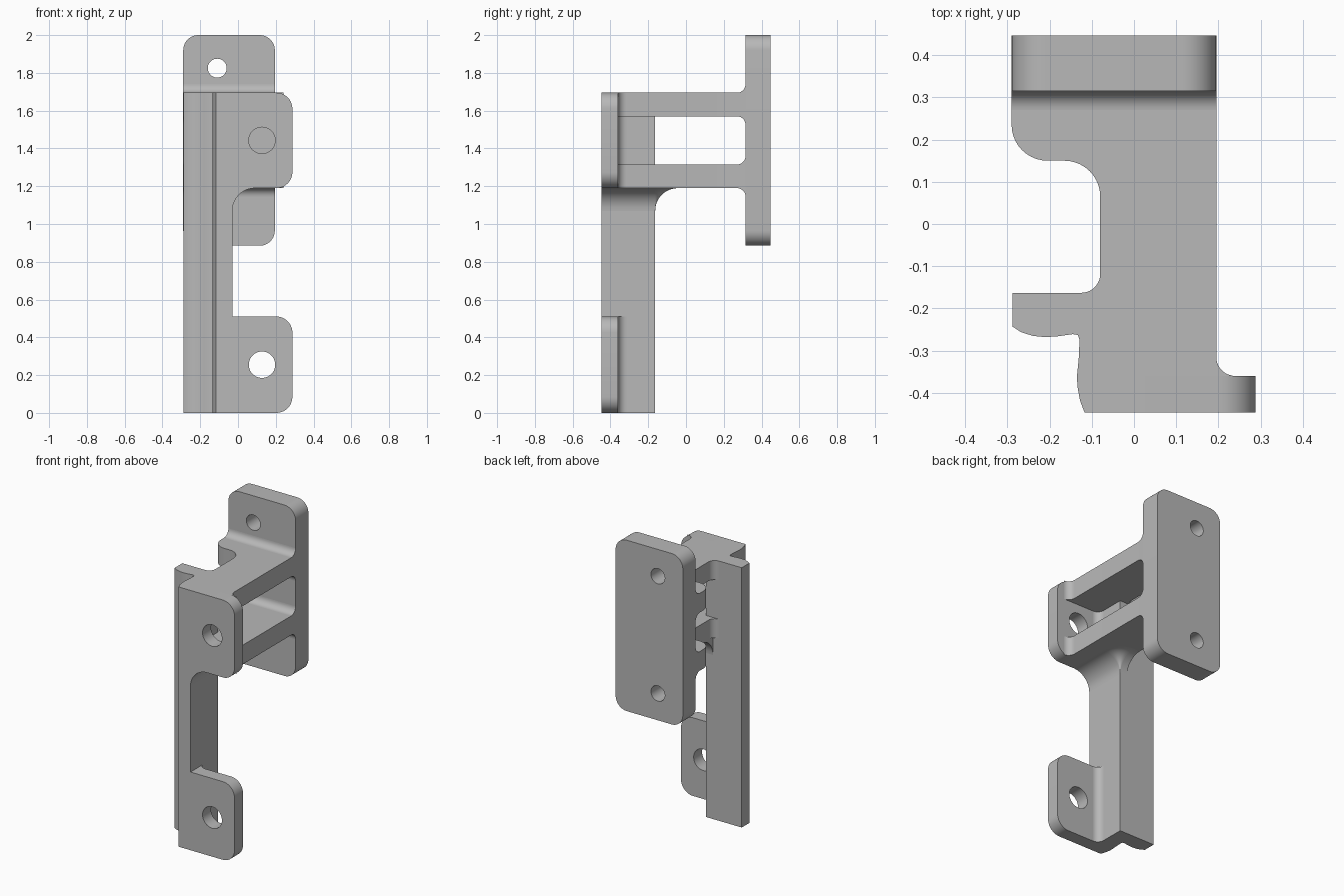
import bpy, bmesh, math
from mathutils import Vector, Matrix

if "Cube" in bpy.data.objects:
    bpy.data.objects.remove(bpy.data.objects["Cube"], do_unlink=True)

grey = bpy.data.materials.new("plain_grey")
grey.use_nodes = True
GREY = (0.48, 0.48, 0.48, 1)
grey.diffuse_color = GREY
grey.node_tree.nodes["Principled BSDF"].inputs["Base Color"].default_value = GREY

# Sketch planes: columns give the world direction of the sketch axes and the extrusion
PLANES = {
    "xy": Matrix(((1, 0, 0), (0, 1, 0), (0, 0, 1))),
    "xz": Matrix(((1, 0, 0), (0, 0, -1), (0, 1, 0))),
    "yz": Matrix(((0, 0, 1), (1, 0, 0), (0, 1, 0))),
}
parts = []


def arc(p, d1, d2, r, n=10):
    """Quarter arc tangent to two perpendicular directions leaving p."""
    p, d1, d2 = Vector(p), Vector(d1), Vector(d2)
    angles = [math.pi / 2 * i / n for i in range(n + 1)]
    return [p + r * (d1 * (1 - math.sin(t)) + d2 * (1 - math.cos(t))) for t in angles]


def rounded(points):
    """Outline from (x, y) or (x, y, corner radius) entries."""
    out = []
    for i, q in enumerate(points):
        p = Vector(q[:2])
        if len(q) == 2:
            new = [p]
        else:
            a = (Vector(points[i - 1][:2]) - p).normalized()
            b = (Vector(points[(i + 1) % len(points)][:2]) - p).normalized()
            new = arc(p, a, b, q[2])
        out += [v for v in new if not out or (v - out[-1]).length > 1e-4]
    return out


def circle(x, y, r, n=40):
    return [Vector((x + r * math.cos(math.tau * i / n), y + r * math.sin(math.tau * i / n)))
            for i in range(n)]


def finish(name, bm):
    bmesh.ops.remove_doubles(bm, verts=bm.verts[:], dist=1e-4)
    bmesh.ops.recalc_face_normals(bm, faces=bm.faces[:])
    mesh = bpy.data.meshes.new(name)
    bm.to_mesh(mesh)
    bm.free()
    mesh.materials.clear()
    mesh.materials.append(grey)
    obj = bpy.data.objects.new(name, mesh)
    bpy.context.collection.objects.link(obj)
    parts.append(obj)


def extrude(name, plane, loops, lo, hi):
    """Extrude an outline, with optional hole loops, between two world positions."""
    curve = bpy.data.curves.new(name + "_sketch", "CURVE")
    curve.dimensions = "2D"
    curve.fill_mode = "BOTH"
    curve.extrude = (hi - lo) / 2
    for loop in loops:
        spline = curve.splines.new("POLY")
        spline.points.add(len(loop) - 1)
        for point, v in zip(spline.points, loop):
            point.co = (v.x, v.y, 0, 1)
        spline.use_cyclic_u = True
    sketch = bpy.data.objects.new(name + "_sketch", curve)
    bpy.context.collection.objects.link(sketch)
    bpy.context.view_layer.update()
    evaluated = sketch.evaluated_get(bpy.context.evaluated_depsgraph_get())
    bm = bmesh.new()
    bm.from_mesh(evaluated.to_mesh())
    evaluated.to_mesh_clear()
    bpy.data.objects.remove(sketch, do_unlink=True)
    bpy.data.curves.remove(curve)
    axes = PLANES[plane]
    centre = Vector([(lo + hi) / 2 if a not in plane else 0 for a in "xyz"])
    bm.transform(Matrix.Translation(centre) @ axes.to_4x4())
    finish(name, bm)


def cove(name, plane, p, d1, d2, r, lo, hi):
    extrude(name, plane, [[Vector(p)] + arc(p, d1, d2, r)], lo, hi)


FRONT, TAB_BACK, WEB_BACK, PLATE = -0.447, -0.36, -0.163, 0.315
WEB_X, RIGHT, TOP, LOW = -0.03, 0.195, 1.695, 1.19

# Full-height spine with a stepped, gently curved left side
extrude("spine", "xy", [rounded([
    (WEB_X, FRONT), (WEB_X, WEB_BACK), (-0.288, WEB_BACK), (-0.288, -0.243),
    (-0.268, -0.256), (-0.24, -0.265), (-0.21, -0.268), (-0.18, -0.266),
    (-0.145, -0.261), (-0.133, -0.263), (-0.129, -0.275), (-0.131, -0.32),
    (-0.135, -0.36), (-0.134, -0.385), (-0.128, -0.418), (-0.117, FRONT)])], 0, TOP)

# Front mounting tabs, each with a bolt hole and a fillet against the spine
for label, lo, hi in (("lower", 0, 0.51), ("upper", LOW, TOP)):
    outline = rounded([(WEB_X, lo), (0.288, lo, 0.085), (0.288, hi, 0.085), (WEB_X, hi)])
    extrude(label + "_tab", "xz", [outline, circle(0.127, (lo + hi) / 2, 0.07)],
            FRONT, TAB_BACK)
    cove(label + "_tab_fillet", "xy", (WEB_X, TAB_BACK), (1, 0), (0, 1), 0.045, lo, hi)

# Two shelves joining the spine to the back plate
shelf = rounded([
    (-0.29, PLATE), (-0.29, 0.15, 0.085), (-0.08, 0.15, 0.085),
    (-0.08, WEB_BACK, 0.045), (-0.125, WEB_BACK), (WEB_X, WEB_BACK),
    (WEB_X, TAB_BACK), (0.24, TAB_BACK), (RIGHT, TAB_BACK, 0.045), (RIGHT, PLATE)])
shelf = [v for i, v in enumerate(shelf) if (v - shelf[i - 1]).length > 1e-4]
for label, lo, hi in (("lower", LOW, 1.315), ("upper", 1.57, TOP)):
    extrude(label + "_shelf", "xy", [shelf], lo, hi)
    for side, z, up in (("under", lo, -1), ("over", hi, 1)):
        cove(f"{label}_shelf_{side}_fillet", "yz", (PLATE, z), (-1, 0), (0, up),
             0.045, -0.29, RIGHT)

# Back plate with two screw holes
extrude("back_plate", "xz", [
    rounded([(-0.29, 0.885, 0.08), (RIGHT, 0.885, 0.08), (RIGHT, 2, 0.08), (-0.29, 2, 0.08)]),
    circle(-0.11, 1.825, 0.05), circle(-0.11, 1.06, 0.05)], PLATE, 0.447)

# Large coves beneath the lower shelf, wrapping the spine corner
R = 0.12
cove("side_cove", "xz", (WEB_X, LOW), (1, 0), (0, -1), R, FRONT, WEB_BACK)
cove("rear_cove", "yz", (WEB_BACK, LOW), (1, 0), (0, -1), R, -0.08, WEB_X)
bm = bmesh.new()
profile = [Vector((0, 0))] + arc((0, 0), (1, 0), (0, -1), R)
face = bm.faces.new([bm.verts.new((WEB_X + v.x, WEB_BACK, LOW + v.y)) for v in profile])
bmesh.ops.spin(bm, geom=[face] + face.edges[:] + face.verts[:], cent=(WEB_X, WEB_BACK, LOW),
               axis=(0, 0, 1), angle=math.pi / 2, steps=10, use_duplicate=False)
finish("corner_cove", bm)

# Smooth the curved faces and keep the edges sharp
bpy.ops.object.select_all(action="DESELECT")
for obj in parts:
    obj.select_set(True)
bpy.context.view_layer.objects.active = parts[0]
bpy.ops.object.shade_smooth_by_angle(angle=math.radians(30))
